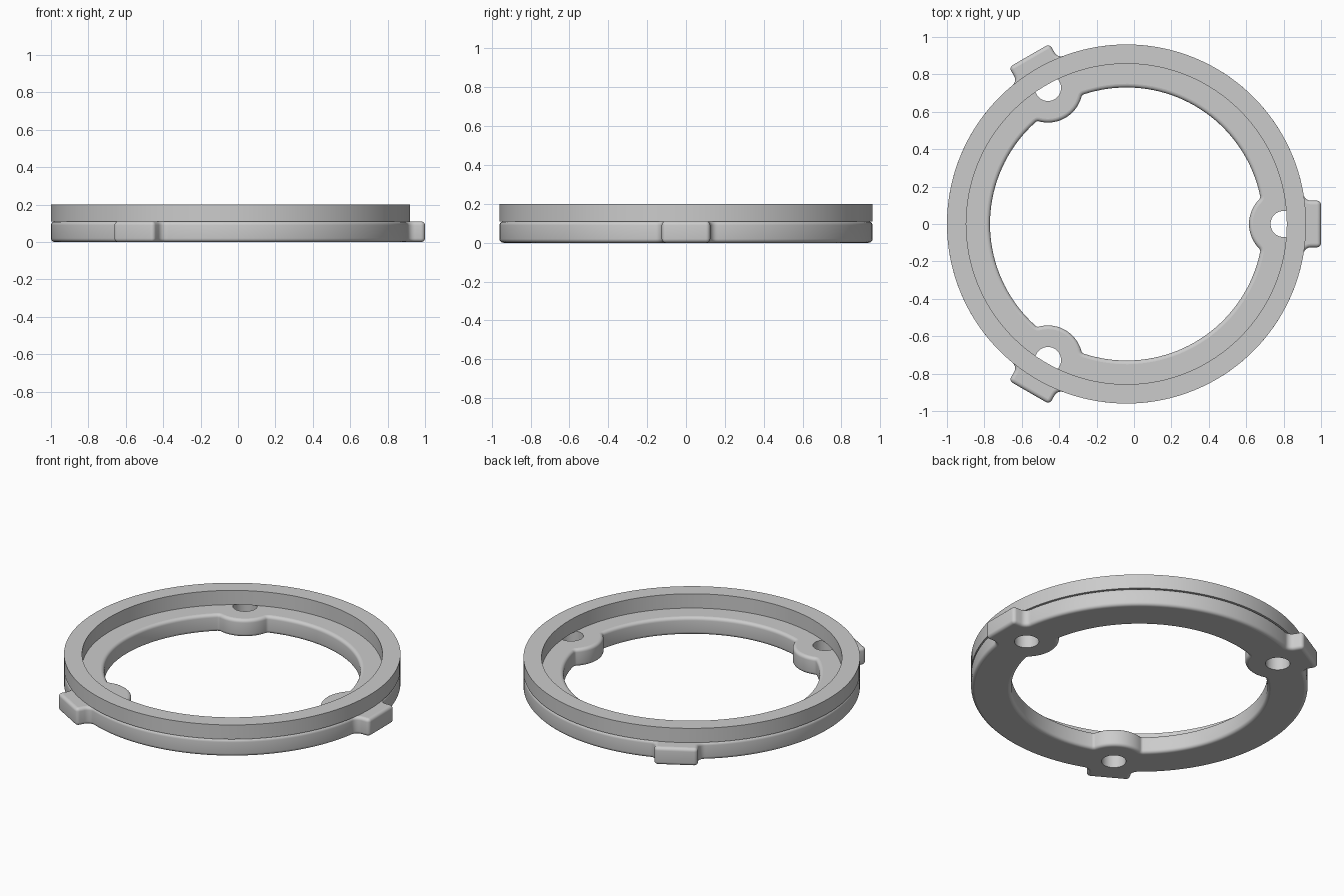
import bpy, bmesh
from math import sin, cos, pi, acos, asin, atan2
from mathutils import Vector, Matrix

if "Cube" in bpy.data.objects:
    bpy.data.objects.remove(bpy.data.objects["Cube"])

CX = -0.04                      # ring axis sits left of the origin
R_OUT, R_IN, R_STEP = 0.96, 0.73, 0.857
H_LOW, H_TOP, FIL = 0.11, 0.2, 0.02
BOSS_D, BOSS_R, HOLE_R = 0.84, 0.185, 0.07
THIRD = 2 * pi / 3


def arc(cx, cy, r, a, b, n):
    return [Vector((cx + r * cos(a + (b - a) * i / n),
                    cy + r * sin(a + (b - a) * i / n))) for i in range(n + 1)]


def three_times(pts):
    """Repeat a third of an outline around the axis and drop doubled points."""
    out = []
    for k in range(3):
        for p in pts:
            q = Matrix.Rotation(k * THIRD, 2) @ p
            if not out or (q - out[-1]).length > 1e-5:
                out.append(q)
    if (out[0] - out[-1]).length < 1e-5:
        out.pop()
    return out


def inset(loop, d):
    """Move a counter-clockwise loop to its left by d."""
    res, n = [], len(loop)
    for i, p in enumerate(loop):
        e1 = (p - loop[i - 1]).normalized()
        e2 = (loop[(i + 1) % n] - p).normalized()
        n1, n2 = Vector((-e1.y, e1.x)), Vector((-e2.y, e2.x))
        res.append(p + (n1 + n2) * (d / (1 + n1.dot(n2))))
    return res


def add_loop(bm, pts, z):
    return [bm.verts.new((p.x + CX, p.y, z)) for p in pts]


def bridge(bm, a, b):
    n = len(a)
    for i in range(n):
        j = (i + 1) % n
        bm.faces.new((a[i], a[j], b[j], b[i])).smooth = True


def finish(bm, name):
    bmesh.ops.recalc_face_normals(bm, faces=bm.faces[:])
    for e in bm.edges:
        if len(e.link_faces) == 2 and e.calc_face_angle() > 0.6:
            e.smooth = False
    me = bpy.data.meshes.new(name)
    bm.to_mesh(me)
    bm.free()
    ob = bpy.data.objects.new(name, me)
    bpy.context.collection.objects.link(ob)


# Outer outline: tab with flared root, then the ring arc
w, tip, c, f = 0.125, 1.04, 0.022, 0.04
yr = w + f
xr = (R_OUT ** 2 - yr ** 2) ** 0.5
a0 = asin(yr / R_OUT)
half = arc(tip - c, w - c, c, 0, pi / 2, 5) + arc(xr + f, yr, f, 1.5 * pi, pi, 6)
lower = [Vector((p.x, -p.y)) for p in reversed(half)]
outer = three_times(lower + half + arc(0, 0, R_OUT, a0, THIRD - a0, 40))

# Inner outline: boss bulge, small blend, then the ring arc
g = 0.02
r1, r2 = R_IN - g, BOSS_R + g
A = acos((BOSS_D ** 2 + r1 ** 2 - r2 ** 2) / (2 * BOSS_D * r1))
fx, fy = r1 * cos(A), r1 * sin(A)
B = atan2(fy, fx - BOSS_D)
half = arc(BOSS_D, 0, BOSS_R, pi, B, 12) + arc(fx, fy, g, B - pi, A, 6)
lower = [Vector((p.x, -p.y)) for p in reversed(half)]
inner = three_times(lower + half[1:] + arc(0, 0, R_IN, A, THIRD - A, 36))

# Lower ring: rounded walls, bolt holes, flat caps
bm = bmesh.new()
quarter = [(FIL * (1 - sin(t)), FIL * (1 - cos(t)))
           for t in (i * pi / 10 for i in range(6))]
section = quarter + [(o, H_LOW - z) for o, z in reversed(quarter)]
caps = ([], [])
for loop, side in ((outer, 1), (inner, -1)):
    rows = [add_loop(bm, inset(loop, side * o), z) for o, z in section]
    for a, b in zip(rows, rows[1:]):
        bridge(bm, a, b)
    caps[0].append(rows[0])
    caps[1].append(rows[-1])
for k in range(3):
    hole = arc(BOSS_D * cos(k * THIRD), BOSS_D * sin(k * THIRD),
               HOLE_R, 0, 2 * pi, 32)[:-1]
    a, b = add_loop(bm, hole, 0), add_loop(bm, hole, H_LOW)
    bridge(bm, a, b)
    caps[0].append(a)
    caps[1].append(b)
for cap in caps:
    edges = [bm.edges.get((l[i - 1], l[i])) for l in cap for i in range(len(l))]
    res = bmesh.ops.triangle_fill(bm, use_beauty=True, edges=edges)
    for face in res["geom"]:
        if isinstance(face, bmesh.types.BMFace):
            face.smooth = False
finish(bm, "lower_flange")

# Upper ring: plain rectangular section
bm = bmesh.new()
rows = [add_loop(bm, arc(0, 0, r, 0, 2 * pi, 128)[:-1], z)
        for r, z in ((R_OUT, H_LOW), (R_OUT, H_TOP), (R_STEP, H_TOP), (R_STEP, H_LOW))]
for i in range(4):
    bridge(bm, rows[i - 1], rows[i])
finish(bm, "upper_rim")
